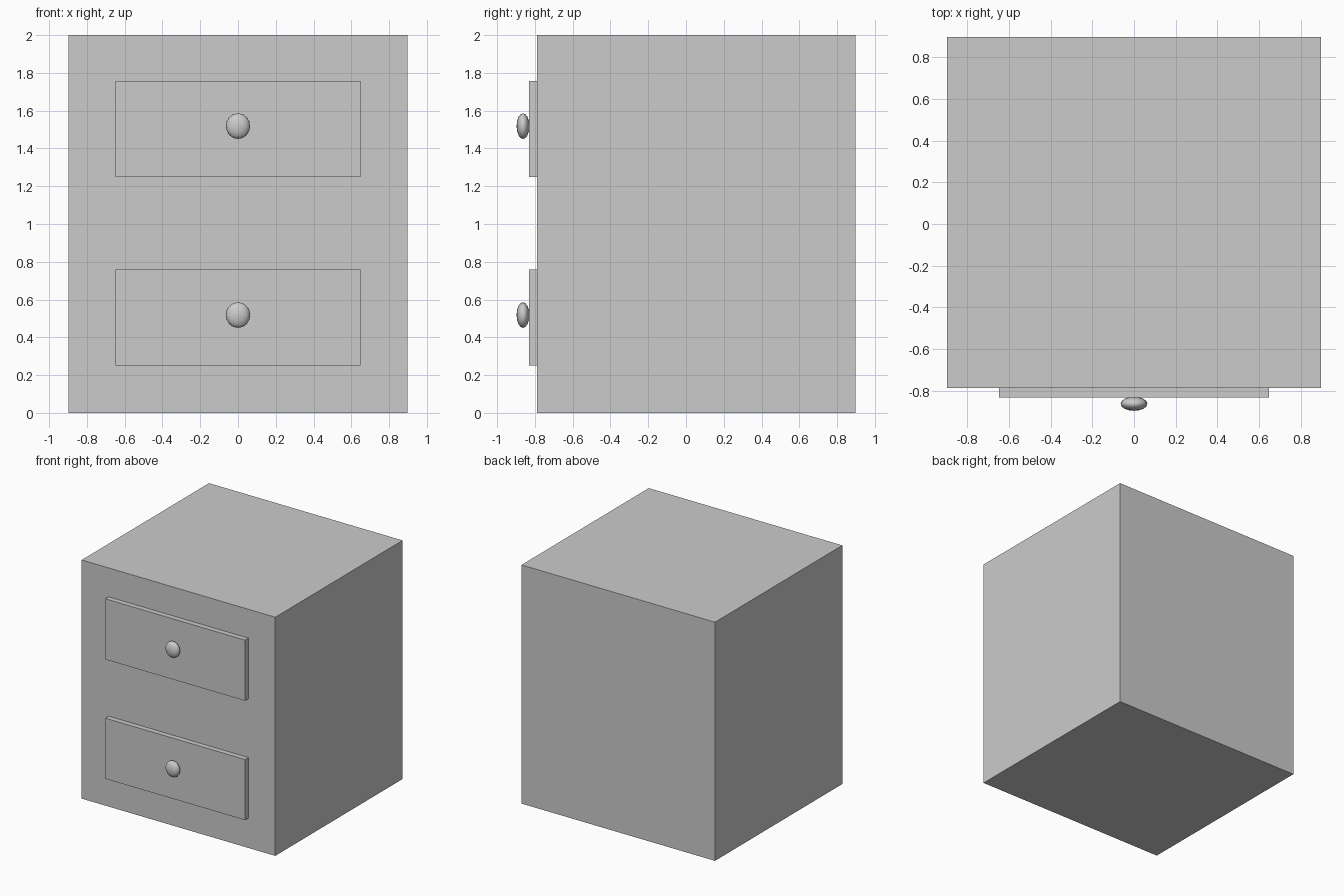
import bpy

if "Cube" in bpy.data.objects:
    bpy.data.objects.remove(bpy.data.objects["Cube"])


def box(name, x, y, z):
    """Box spanning the given (min, max) ranges."""
    r = (x, y, z)
    bpy.ops.mesh.primitive_cube_add(size=1, location=[(a + b) / 2 for a, b in r])
    ob = bpy.context.object
    ob.name = name
    ob.scale = [b - a for a, b in r]
    bpy.ops.object.transform_apply(location=False, rotation=False, scale=True)
    return ob


def knob(name, z):
    """Flattened smooth ball just touching the drawer front."""
    bpy.ops.mesh.primitive_uv_sphere_add(segments=16, ring_count=8, radius=1,
                                         location=(0, -0.863, z))
    ob = bpy.context.object
    ob.name = name
    ob.scale = (0.064, 0.034, 0.068)
    bpy.ops.object.transform_apply(location=False, rotation=False, scale=True)
    bpy.ops.object.shade_smooth()
    return ob


# Cabinet body
box("cabinet_body", (-0.897, 0.897), (-0.788, 0.897), (0, 2))

# Two raised drawer fronts with knobs
for label, z in (("lower", 0.25), ("upper", 1.25)):
    box(label + "_drawer_front", (-0.648, 0.648), (-0.832, -0.788), (z, z + 0.508))
    knob(label + "_knob", z + 0.268)
